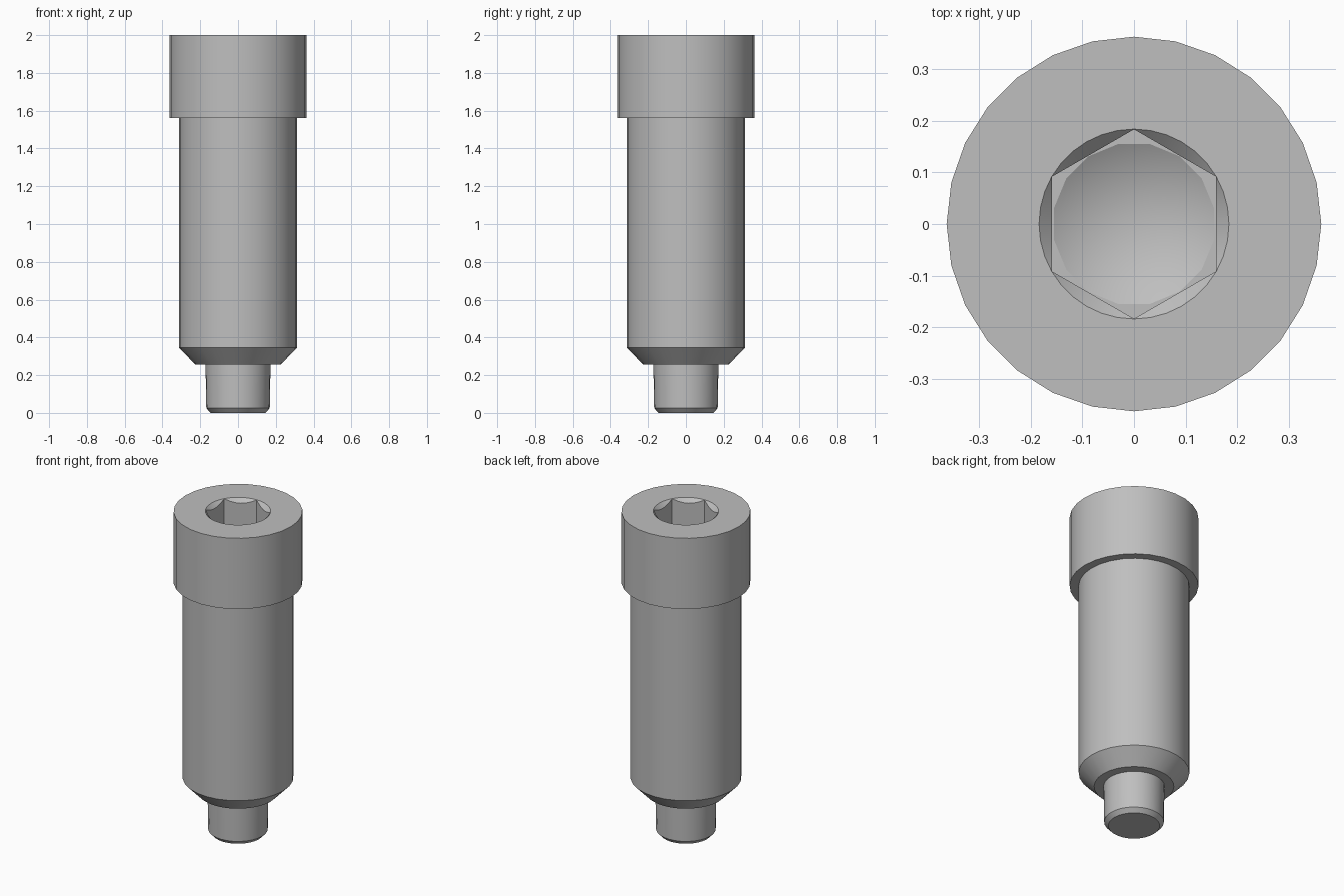
import bpy
import bmesh
from math import cos, sin, pi, radians

default = bpy.data.objects.get("Cube")
if default:
    bpy.data.objects.remove(default, do_unlink=True)

steel = bpy.data.materials.new("grey_steel")
steel.use_nodes = True
GREY = (0.52, 0.52, 0.52, 1)
steel.diffuse_color = GREY
steel.node_tree.nodes["Principled BSDF"].inputs["Base Color"].default_value = GREY


def lathe(name, profile, sides, phase=0.0):
    """Closed solid turned around z from (radius, height) points, bottom to top."""
    bm = bmesh.new()
    rings = []
    for r, z in profile:
        if r == 0:
            rings.append([bm.verts.new((0, 0, z))] * sides)
        else:
            angles = [phase + 2 * pi * i / sides for i in range(sides)]
            rings.append([bm.verts.new((r * cos(a), r * sin(a), z)) for a in angles])
    for low, high in zip(rings, rings[1:]):
        for i in range(sides):
            j = (i + 1) % sides
            corners = dict.fromkeys((low[i], low[j], high[j], high[i]))
            bm.faces.new(list(corners))
    # Flat end caps
    for ring in (rings[0], rings[-1]):
        if ring[0] is not ring[1]:
            bm.faces.new(ring)
    bmesh.ops.recalc_face_normals(bm, faces=bm.faces)
    mesh = bpy.data.meshes.new(name)
    bm.to_mesh(mesh)
    bm.free()
    mesh.materials.append(steel)
    obj = bpy.data.objects.new(name, mesh)
    bpy.context.collection.objects.link(obj)
    return obj


TOP = 2.0
FLOOR = 1.78

# Tip pin, tapered shoulder, shaft and head in one turned profile
screw = lathe("socket_head_screw", [
    (0.145, 0), (0.168, 0.025), (0.172, 0.255),
    (0.225, 0.255), (0.312, 0.345), (0.312, 1.56),
    (0.363, 1.56), (0.363, TOP)], 28)

# Socket: hexagonal hole, countersunk rim and drilled conical floor
cutters = [
    lathe("hex_cutter", [(0.1835, FLOOR), (0.1835, TOP + 0.05)], 6, pi / 2),
    lathe("rim_cutter", [(0.084, TOP - 0.1), (0.204, TOP + 0.02)], 36),
    lathe("drill_cutter", [(0, FLOOR - 0.09), (0.158, FLOOR), (0.13, FLOOR + 0.05)],
          16, pi / 16),
]
bpy.ops.object.select_all(action="DESELECT")
screw.select_set(True)
bpy.context.view_layer.objects.active = screw
for cutter in cutters:
    cutter.hide_render = True
    cut = screw.modifiers.new(cutter.name, "BOOLEAN")
    cut.operation = "DIFFERENCE"
    cut.solver = "EXACT"
    cut.object = cutter
    bpy.ops.object.modifier_apply(modifier=cut.name)
    bpy.data.objects.remove(cutter, do_unlink=True)

bpy.ops.object.shade_smooth_by_angle(angle=radians(25))
